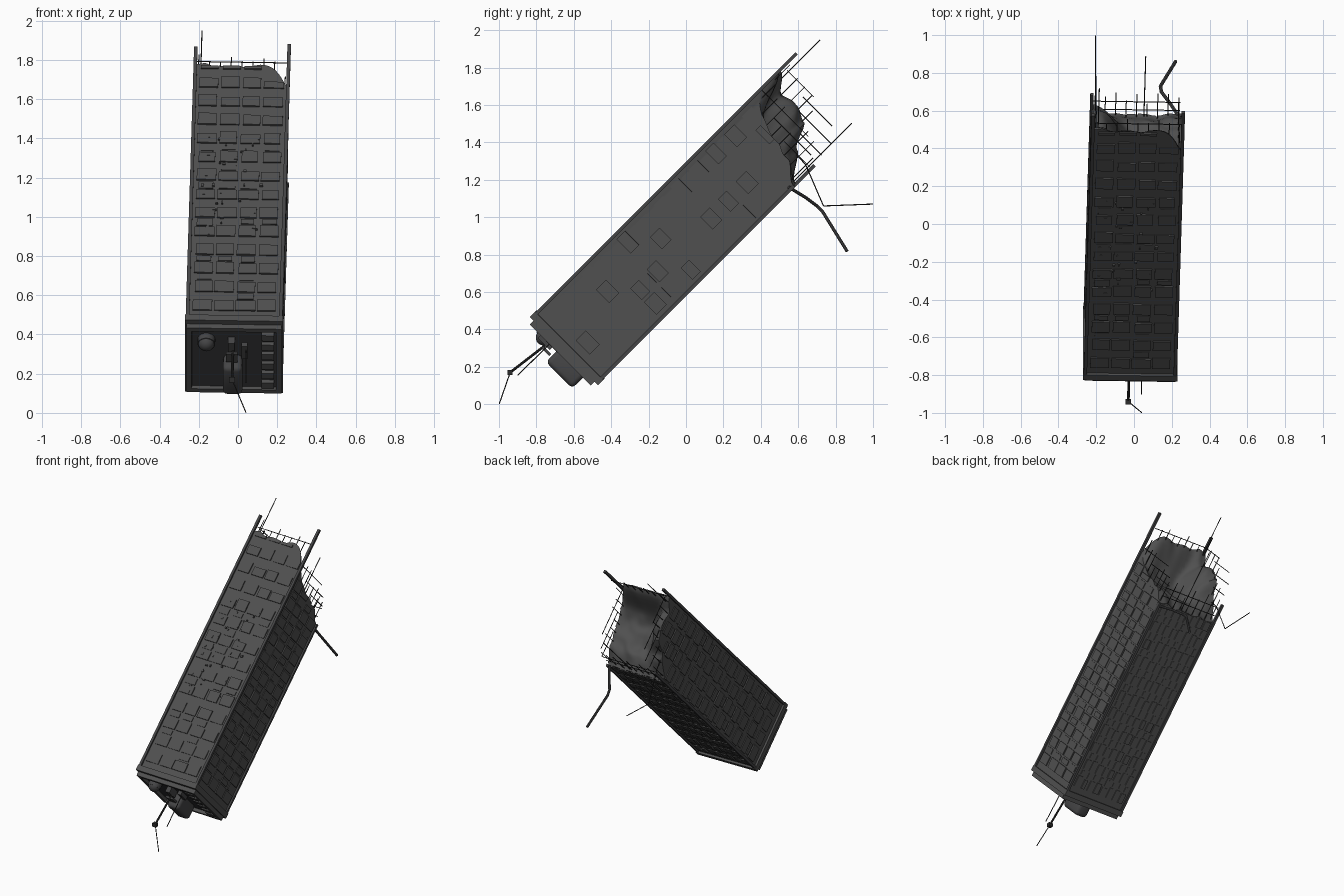
import bpy, bmesh, math, random
from mathutils import Matrix, Vector, noise

if "Cube" in bpy.data.objects:
    bpy.data.objects.remove(bpy.data.objects["Cube"])

random.seed(7)
# local frame: x = width, y = along the tower (roof -> broken end), z = depth
M = (Matrix.Translation((-0.015, 0, 0)) @ Matrix.Rotation(math.radians(45), 4, 'X')
     @ Matrix.Rotation(-0.022, 4, 'Z'))


def mat(name, c):
    m = bpy.data.materials.new(name)
    m.diffuse_color = (c[0], c[1], c[2], 1)
    m.use_nodes = True
    m.node_tree.nodes["Principled BSDF"].inputs["Base Color"].default_value = m.diffuse_color
    return m


CONCRETE = mat("concrete", (0.08, 0.08, 0.08))
ROOF = mat("roof_dark", (0.045, 0.045, 0.046))
METAL = mat("metal", (0.06, 0.06, 0.062))
REBAR = mat("rebar_dark", (0.025, 0.025, 0.025))


def finish(name, bm, material, local=True, smooth=False):
    bmesh.ops.recalc_face_normals(bm, faces=bm.faces[:])
    me = bpy.data.meshes.new(name)
    bm.to_mesh(me)
    bm.free()
    me.materials.append(material)
    ob = bpy.data.objects.new(name, me)
    bpy.context.collection.objects.link(ob)
    if local:
        ob.matrix_world = M
    if smooth:
        bpy.ops.object.select_all(action='DESELECT')
        ob.select_set(True)
        bpy.context.view_layer.objects.active = ob
        bpy.ops.object.shade_smooth_by_angle(angle=math.radians(40))
    return ob


def box(bm, lo, hi):
    lo, hi = Vector(lo), Vector(hi)
    mx = Matrix.Translation((lo + hi) / 2) @ Matrix.Diagonal((*(hi - lo), 1))
    return bmesh.ops.create_cube(bm, size=1, matrix=mx)['verts']


def rod(bm, pts, r, sides=6):
    for a, b in zip(pts, pts[1:]):
        a, b = Vector(a), Vector(b)
        d = b - a
        mx = Matrix.Translation((a + b) / 2) @ d.to_track_quat('Z', 'Y').to_matrix().to_4x4()
        bmesh.ops.create_cone(bm, cap_ends=True, segments=sides, radius1=r, radius2=r,
                              depth=d.length + r * 0.6, matrix=mx)


def interp(tab, x):
    for (x0, y0), (x1, y1) in zip(tab, tab[1:]):
        if x <= x1:
            t = max(0, (x - x0) / (x1 - x0))
            t = t * t * (3 - 2 * t)
            return y0 + (y1 - y0) * t
    return tab[-1][1]


LEFT = [(.42, 1.24), (.55, 1.38), (.62, 1.5), (.70, 1.55), (.80, 1.53), (.905, 1.61)]
RIGHT = [(.42, 1.24), (.54, 1.32), (.70, 1.35), (.80, 1.38), (.905, 1.45)]
HW, N0, N1, S0 = 0.235, 0.42, 0.905, -0.22


def broken(u, n):
    """Position of the torn end along the tower."""
    base = interp(RIGHT, n)
    t = min(1, max(0, (u + HW - 0.04) / 0.17))
    left = (interp(LEFT, n) - base) * (1 - t * t * (3 - 2 * t))
    k = min(1, max(0, (u - 0.13) / 0.1))
    front = (1.6 - base) * math.exp(-((N1 - n) / 0.07) ** 2) * (1 - k * k)
    pit = 0.05 * math.sin(math.pi * (u + HW) / (2 * HW)) * math.sin(math.pi * (n - N0) / (N1 - N0))
    return base + max(left, front) - pit + 0.018 * noise.noise(Vector((u * 14, n * 14, 2)))


# tower body with torn end surface
bm = bmesh.new()
G = 30
cap = [[None] * (G + 1) for _ in range(G + 1)]
for i in range(G + 1):
    for j in range(G + 1):
        u, n = -HW + 2 * HW * i / G, N0 + (N1 - N0) * j / G
        cap[i][j] = bm.verts.new((u, broken(u, n), n))
for i in range(G):
    for j in range(G):
        bm.faces.new((cap[i][j], cap[i + 1][j], cap[i + 1][j + 1], cap[i][j + 1]))
ring = ([cap[i][0] for i in range(G)] + [cap[G][j] for j in range(G)]
        + [cap[i][G] for i in range(G, 0, -1)] + [cap[0][j] for j in range(G, 0, -1)])
low = [bm.verts.new((v.co.x, S0, v.co.z)) for v in ring]
for k in range(len(ring)):
    q = (k + 1) % len(ring)
    bm.faces.new((ring[k], ring[q], low[q], low[k]))
bm.faces.new(low)
finish("tower_body", bm, CONCRETE, smooth=True)

# facade slabs: rows of shallow panels on all four sides
bm = bmesh.new()
ROW = 0.134


def panel(side, a, b, s0, s1, t):
    if side in ('front', 'back'):
        n = N1 if side == 'front' else N0
        top = min(broken(a, n), broken(b, n))
        d = t if side == 'front' else -t
        lo, hi = (a, s0, min(n, n + d)), (b, min(s1, top), max(n, n + d))
    else:
        u = HW if side == 'right' else -HW
        top = min(broken(u, a), broken(u, b))
        d = t if side == 'right' else -t
        lo, hi = (min(u, u + d), s0, a), (max(u, u + d), min(s1, top), b)
    if hi[1] - s0 > 0.015:
        box(bm, lo, hi)


for side in ('front', 'back', 'left', 'right'):
    wide = side in ('front', 'back')
    a0, a1 = (-HW + .015, HW - .015) if wide else (N0 + .015, N1 - .015)
    cols = 8 if side == 'back' else 4
    w = (a1 - a0) / cols
    for r in range(14):
        s = S0 + 0.05 + r * ROW
        for c in range(cols):
            a = a0 + c * w + random.uniform(.002, .016)
            b = a0 + (c + 1) * w - random.uniform(.002, .016)
            cut = random.uniform(.45, .6) * ROW
            t = random.uniform(.006, .009)
            panel(side, a, b, s, s + cut, t)
            if side != 'front' or random.random() < .3:
                panel(side, a + .01, b - .01, s + cut + .012, s + ROW - .012, t * .7)
finish("facade_panels", bm, CONCRETE)

# chips scattered on the front face
bm = bmesh.new()
for _ in range(35):
    u, s = random.uniform(-.19, .12), random.uniform(.35, 1.1)
    box(bm, (u, s, N1), (u + random.uniform(.006, .02), s + random.uniform(.006, .02), N1 + .011))
finish("facade_chips", bm, CONCRETE)

# corner columns
bm = bmesh.new()
for u, n, top in ((-.238, .908, 1.72), (.238, .908, 1.75), (-.238, .418, 1.385), (.238, .418, 1.24)):
    box(bm, (u - .009, S0, n - .009), (u + .009, top, n + .009))
finish("corner_columns", bm, METAL)

# cornice and parapet frame around the roof
bm = bmesh.new()
box(bm, (-.25, -.255, .405), (.25, -.215, .92))
finish("cornice", bm, CONCRETE)
bm = bmesh.new()
for sx in (-1, 1):
    x0, x1 = sorted((sx * .215, sx * .242))
    box(bm, (x0, -.285, .43), (x1, -.25, .893))
box(bm, (-.215, -.285, .43), (.215, -.25, .455))
box(bm, (-.215, -.285, .868), (.215, -.25, .893))
finish("parapet", bm, CONCRETE)
bm = bmesh.new()
box(bm, (-.215, -.262, .455), (.215, -.252, .868))
finish("roof_deck", bm, ROOF)

# rooftop equipment
bm = bmesh.new()
v = box(bm, (-.055, -.37, .49), (.045, -.255, .69))
bmesh.ops.bevel(bm, geom=list({e for x in v for e in x.link_edges}), offset=.025,
                segments=3, affect='EDGES', profile=.5)
finish("lift_housing", bm, METAL, smooth=True)
bm = bmesh.new()
box(bm, (-.03, -.31, .72), (.005, -.255, .81))
box(bm, (.04, -.29, .68), (.07, -.255, .77))
box(bm, (-.04, -.335, .70), (.02, -.32, .76))
finish("roof_boxes", bm, METAL)
bm = bmesh.new()
rod(bm, [(-.14, -.255, .79), (-.14, -.285, .79)], .045, 20)
bmesh.ops.create_uvsphere(bm, u_segments=20, v_segments=10, radius=.042,
                          matrix=Matrix.Translation((-.14, -.29, .79)))
finish("water_tank", bm, METAL, smooth=True)
bm = bmesh.new()
for k in range(6):
    n = .465 + k * .068
    box(bm, (.14, -.285, n), (.205, -.255, n + .04))
finish("roof_vents", bm, CONCRETE)

# bent antenna and thin mast
bm = bmesh.new()
rod(bm, [(-.025, -.72, .34), (-.03, -.94, .17)], .007, 8)
rod(bm, [(-.03, -.94, .17), (.04, -.998, .003)], .003)
rod(bm, [(.04, -.70, .35), (.04, -.9, .155)], .003)
box(bm, (-.045, -.955, .155), (-.015, -.927, .182))
finish("antenna", bm, REBAR, local=False)

# bent pipe and bent bar hanging from the torn end
bm = bmesh.new()
rod(bm, [(.25, .55, 1.16), (.19, .64, 1.105), (.145, .70, 1.06), (.14, .73, 1.03), (.22, .86, .82)], .009, 8)
finish("bent_pipe", bm, METAL, local=False)
bm = bmesh.new()
rod(bm, [(-.20, .55, 1.38), (-.205, .64, 1.28), (-.205, .735, 1.06), (-.205, .998, 1.07)], .003)
finish("bent_bar", bm, REBAR, local=False)

# reinforcement bars sticking out of the torn edge, with cross bars
bm = bmesh.new()


def bar(u, n, extra):
    s = broken(u, n)
    rod(bm, [(u, s - .05, n), (u, s + extra, n)], .0028, 5)


for k in range(8):
    n = .45 + k * .06
    bar(-.222, n, random.uniform(.07, .15))
    bar(.222, n, random.uniform(.07, .16))
for k in range(1, 8):
    u = -.222 + k * .0555
    bar(u, .89, random.uniform(.03, .09))
    bar(u, .435, random.uniform(.06, .2))
rod(bm, [(-.21, 1.5, .87), (-.21, 1.88, .87)], .003, 5)
rod(bm, [(.04, 1.2, .435), (.04, 1.69, .435)], .003, 5)
for u, n0, n1, s in ((-.222, .5, .72, 1.60), (-.222, .44, .68, 1.53), (-.222, .43, .6, 1.45),
                     (.222, .47, .75, 1.42), (.222, .43, .62, 1.37), (.222, .55, .9, 1.48),
                     (-.222, .68, .88, 1.64)):
    rod(bm, [(u, s, n0), (u, s, n1)], .0028, 5)
for n, s in ((.435, 1.29), (.435, 1.35), (.89, 1.64)):
    rod(bm, [(-.23, s, n), (.23, s, n)], .0028, 5)
finish("rebar", bm, REBAR)
